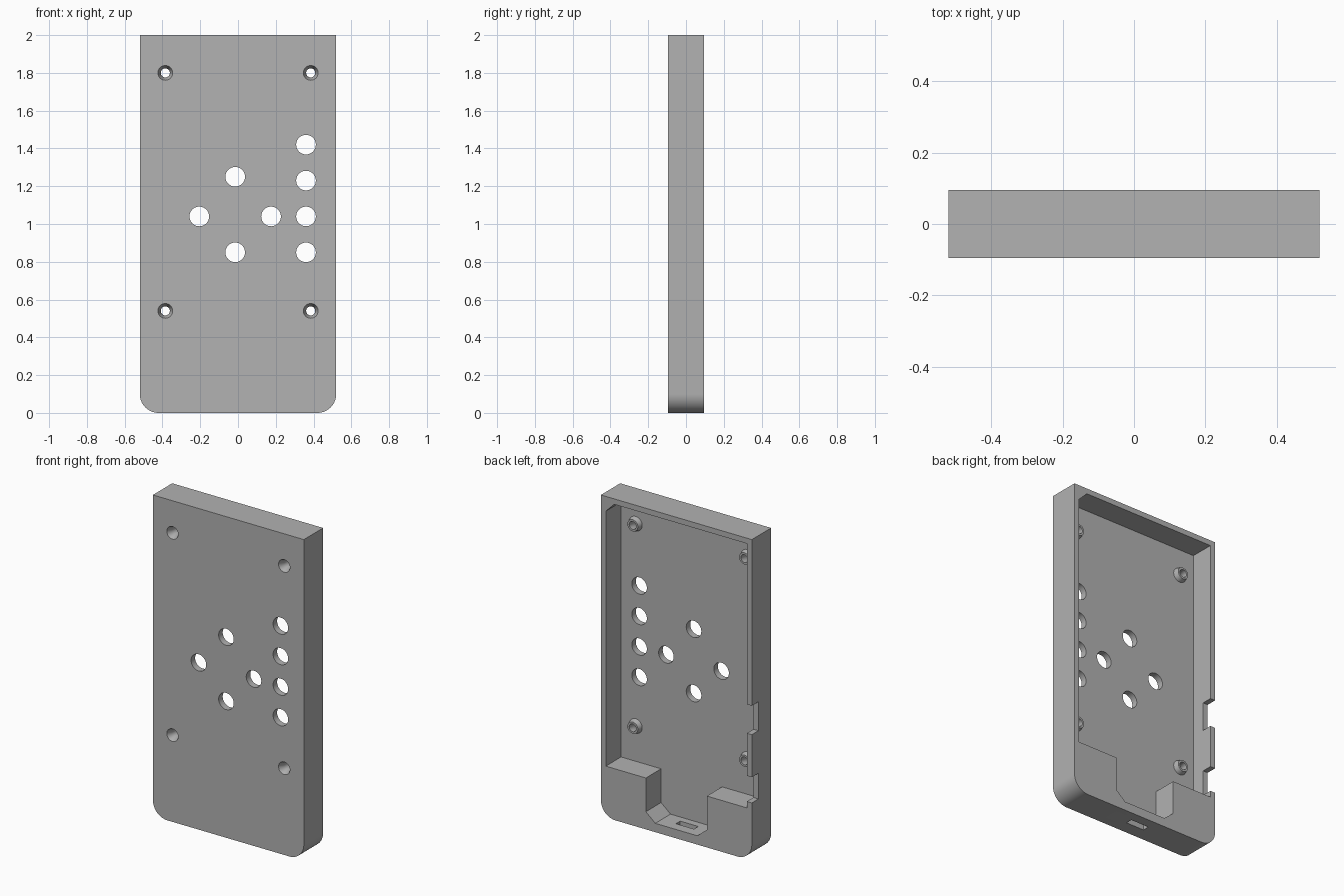
import bpy, bmesh, math

cube = bpy.data.objects.get("Cube")
if cube:
    bpy.data.objects.remove(cube, do_unlink=True)

HALF_W, HALF_D, HEIGHT = 0.52, 0.095, 2.0
INNER_W, FLOOR_Y = 0.486, -0.055

grey = bpy.data.materials.new("plastic_grey")
grey.use_nodes = True
grey.diffuse_color = (0.445, 0.445, 0.445, 1)
grey.node_tree.nodes["Principled BSDF"].inputs["Base Color"].default_value = grey.diffuse_color


def loft(name, front, back, y0, y1):
    """Solid between two matching outlines of (x, z) points."""
    bm = bmesh.new()
    a = [bm.verts.new((x, y0, z)) for x, z in front]
    b = [bm.verts.new((x, y1, z)) for x, z in back]
    bm.faces.new(a)
    bm.faces.new(b[::-1])
    for i in range(len(a)):
        j = (i + 1) % len(a)
        bm.faces.new((a[i], b[i], b[j], a[j]))
    bmesh.ops.recalc_face_normals(bm, faces=bm.faces[:])
    mesh = bpy.data.meshes.new(name)
    bm.to_mesh(mesh)
    bm.free()
    mesh.materials.append(grey)
    obj = bpy.data.objects.new(name, mesh)
    bpy.context.collection.objects.link(obj)
    return obj


def arc(cx, cz, r, start, end, n):
    angles = [math.radians(start + (end - start) * i / n) for i in range(n + 1)]
    return [(cx + r * math.cos(t), cz + r * math.sin(t)) for t in angles]


def cone(name, x, z, r0, r1, y0, y1):
    return loft(name, arc(x, z, r0, 0, 360, 40)[:-1], arc(x, z, r1, 0, 360, 40)[:-1], y0, y1)


def box(name, x0, x1, y0, y1, z0, z1):
    outline = [(x0, z0), (x1, z0), (x1, z1), (x0, z1)]
    return loft(name, outline, outline, y0, y1)


def combine(target, tool, operation="DIFFERENCE"):
    mod = target.modifiers.new("combine", "BOOLEAN")
    mod.operation, mod.solver, mod.object = operation, "EXACT", tool
    bpy.context.view_layer.objects.active = target
    bpy.ops.object.modifier_apply(modifier=mod.name)
    bpy.data.objects.remove(tool, do_unlink=True)


# Outer shell with rounded lower corners
r = 0.1
outline = arc(-HALF_W + r, r, r, 180, 270, 14) + arc(HALF_W - r, r, r, 270, 360, 14)
outline += [(HALF_W, HEIGHT), (-HALF_W, HEIGHT)]
case = loft("case_shell", outline, outline, -HALF_D, HALF_D)

# Open back cavity with the connector recess between two lower blocks
top, shelf, notch = 1.966, 0.32, 0.21
cavity = [(-INNER_W, shelf), (-notch, shelf), (-notch, 0.11), (-0.145, 0.055),
          (0.145, 0.055), (notch, 0.11), (notch, shelf), (INNER_W, shelf),
          (INNER_W, top - 0.058), (INNER_W - 0.058, top), (-INNER_W, top)]
combine(case, loft("cavity_cutter", cavity, cavity, FLOOR_Y, 0.2))

# Screw bosses with countersunk through holes
for x in (-0.385, 0.385):
    for z in (0.54, 1.8):
        combine(case, cone("boss", x, z, 0.048, 0.036, FLOOR_Y - 0.01, FLOOR_Y + 0.03), "UNION")
        combine(case, cone("screw_hole_cutter", x, z, 0.024, 0.024, -0.2, 0.05))
        combine(case, cone("countersink_cutter", x, z, 0.04, 0.024, -0.097, -0.06))

# Button holes: a side column and a diamond
buttons = [(0.36, 0.85 + 0.19 * i) for i in range(4)]
buttons += [(-0.015, 1.25), (-0.205, 1.04), (0.175, 1.04), (-0.015, 0.85)]
for x, z in buttons:
    combine(case, cone("button_cutter", x, z, 0.052, 0.052, -0.2, 0))

# Side wall notches and the connector slot in the bottom
for z0, z1 in ((0.785, 0.965), (0.36, 0.52)):
    combine(case, box("side_notch_cutter", -0.6, -0.47, HALF_D - 0.065, 0.2, z0, z1))
combine(case, box("slot_cutter", -0.078, 0.047, -0.01, 0.032, -0.1, 0.08))

bpy.ops.object.select_all(action="DESELECT")
case.select_set(True)
bpy.context.view_layer.objects.active = case
bpy.ops.object.shade_smooth_by_angle(angle=math.radians(30))
